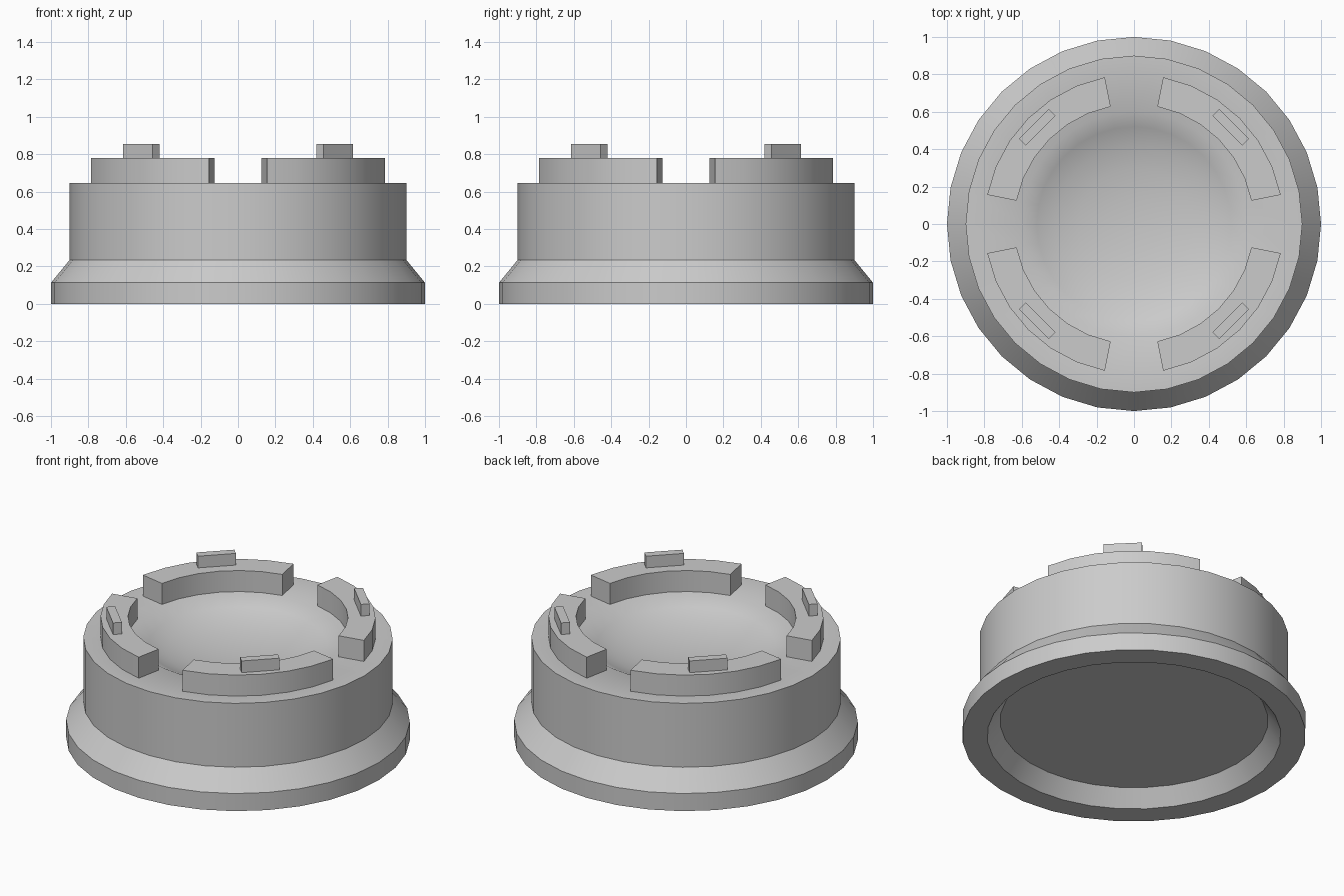
import bpy, bmesh, math
from mathutils import Matrix

cube = bpy.data.objects.get("Cube")
if cube:
    bpy.data.objects.remove(cube, do_unlink=True)

SIDES = 32
STEP = 2 * math.pi / SIDES

grey = bpy.data.materials.new("light_grey")
grey.use_nodes = True
grey.diffuse_color = (0.6, 0.6, 0.6, 1)
grey.node_tree.nodes["Principled BSDF"].inputs["Base Color"].default_value = (0.6, 0.6, 0.6, 1)


def finish(bm, name):
    bmesh.ops.remove_doubles(bm, verts=bm.verts, dist=1e-5)
    bmesh.ops.recalc_face_normals(bm, faces=bm.faces)
    mesh = bpy.data.meshes.new(name)
    bm.to_mesh(mesh)
    bm.free()
    obj = bpy.data.objects.new(name, mesh)
    obj.data.materials.append(grey)
    bpy.context.collection.objects.link(obj)
    bpy.ops.object.select_all(action='DESELECT')
    obj.select_set(True)
    bpy.context.view_layer.objects.active = obj
    bpy.ops.object.shade_smooth_by_angle(angle=math.radians(32))
    return obj


def sweep(name, profile, first, last, loop=False):
    """Turn an (r, z) profile round z, from step first to step last."""
    bm = bmesh.new()
    rings = []
    for i in range(first, last + 1):
        a = i * STEP
        rings.append([bm.verts.new((r * math.cos(a), r * math.sin(a), z)) for r, z in profile])
    count = len(profile) if loop else len(profile) - 1
    for a, b in zip(rings, rings[1:]):
        for j in range(count):
            k = (j + 1) % len(profile)
            quad = [a[j], b[j], b[k], a[k]]
            # Points on the axis make a triangle
            if profile[j][0] == 0:
                quad = [a[j], b[k], a[k]]
            elif profile[k][0] == 0:
                quad = [a[j], b[j], a[k]]
            bm.faces.new(quad)
    if loop:
        bm.faces.new(rings[0])
        bm.faces.new(rings[-1])
    return finish(bm, name)


# Body: recessed underside, flared foot, straight wall, flat rim and shallow dish
body = [(0, 0.10), (0.78, 0.10), (0.855, 0), (1, 0), (1, 0.113), (0.9, 0.235),
        (0.9, 0.645), (0.6, 0.645), (0.52, 0.603), (0.42, 0.567),
        (0.30, 0.540), (0.15, 0.523), (0, 0.518)]
sweep("body", body, 0, SIDES)

# Four raised arcs on the rim, each with a small block on top
arc = [(0.64, 0.645), (0.80, 0.645), (0.80, 0.78), (0.64, 0.78)]
for q, place in enumerate(("back_left", "back_right", "front_right", "front_left")):
    sweep("rim_arc_" + place, arc, 8 * q + 1, 8 * q + 7, loop=True)
    bm = bmesh.new()
    matrix = (Matrix.Rotation(math.radians(45 + 90 * q), 4, 'Z')
              @ Matrix.Translation((0.732, 0, 0.8175))
              @ Matrix.Diagonal((0.052, 0.224, 0.075, 1)))
    bmesh.ops.create_cube(bm, size=1, matrix=matrix)
    finish(bm, "locating_block_" + place)
